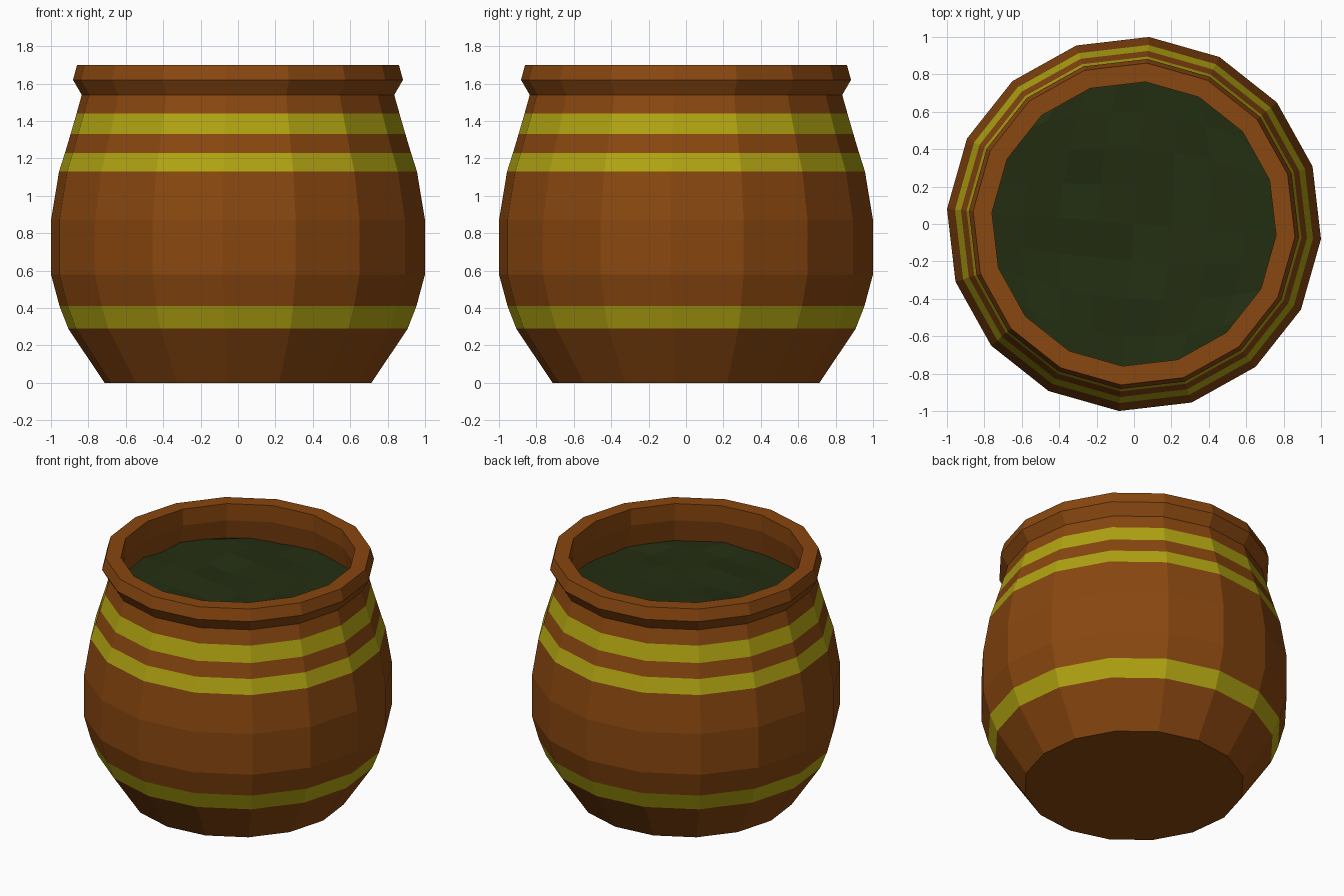
import bpy, bmesh, math, random

if "Cube" in bpy.data.objects:
    bpy.data.objects.remove(bpy.data.objects["Cube"])

SIDES = 16
PHASE = math.radians(-4.6)
random.seed(4)


def material(name, rgb):
    m = bpy.data.materials.new(name)
    m.diffuse_color = (*rgb, 1)
    m.use_nodes = True
    m.node_tree.nodes["Principled BSDF"].inputs["Base Color"].default_value = m.diffuse_color
    return m


def finish(name, bm, mats):
    mesh = bpy.data.meshes.new(name)
    bm.to_mesh(mesh)
    bm.free()
    for m in mats:
        mesh.materials.append(m)
    ob = bpy.data.objects.new(name, mesh)
    bpy.context.collection.objects.link(ob)
    return ob


clay = material("clay", (0.25, 0.063, 0.005))
glaze = material("yellow_glaze", (0.44, 0.37, 0.006))
murk = material("dark_green", (0.017, 0.027, 0.006))

# Pot: outer wall from the base up, over the lip, down the inner wall
profile = [(0.716, 0), (0.910, 0.29), (0.957, 0.41), (1.003, 0.58),
           (1.003, 0.87), (0.960, 1.13), (0.928, 1.23), (0.898, 1.33),
           (0.866, 1.44), (0.838, 1.54), (0.885, 1.62), (0.863, 1.70),
           (0.762, 1.70), (0.764, 1.58), (0.805, 1.40), (0.84, 1.28)]
painted = {1, 5, 7}   # wall rows that carry a yellow stripe

bm = bmesh.new()
rings = []
for r, z in profile:
    angles = [PHASE + 2 * math.pi * i / SIDES for i in range(SIDES)]
    rings.append([bm.verts.new((r * math.cos(a), r * math.sin(a), z)) for a in angles])
bm.faces.new(rings[0][::-1])
for row, (lo, hi) in enumerate(zip(rings, rings[1:])):
    for i in range(SIDES):
        j = (i + 1) % SIDES
        f = bm.faces.new((lo[i], lo[j], hi[j], hi[i]))
        f.material_index = 1 if row in painted else 0
finish("pot", bm, [clay, glaze])

# Contents: a square grid rounded into a disc, with a lumpy surface
bm = bmesh.new()
bmesh.ops.create_grid(bm, x_segments=8, y_segments=8, size=1)
for v in bm.verts:
    x, y = v.co.x, v.co.y
    u = x * math.sqrt(1 - y * y / 2) * 0.80
    w = y * math.sqrt(1 - x * x / 2) * 0.80
    px = u * math.cos(PHASE) - w * math.sin(PHASE)
    py = u * math.sin(PHASE) + w * math.cos(PHASE)
    lump = 0.05 * math.exp(-((px + 0.4) ** 2 + (py - 0.45) ** 2) / 0.15)
    v.co = (px, py, 1.41 + lump + random.uniform(-0.015, 0.015))
finish("contents", bm, [murk])
